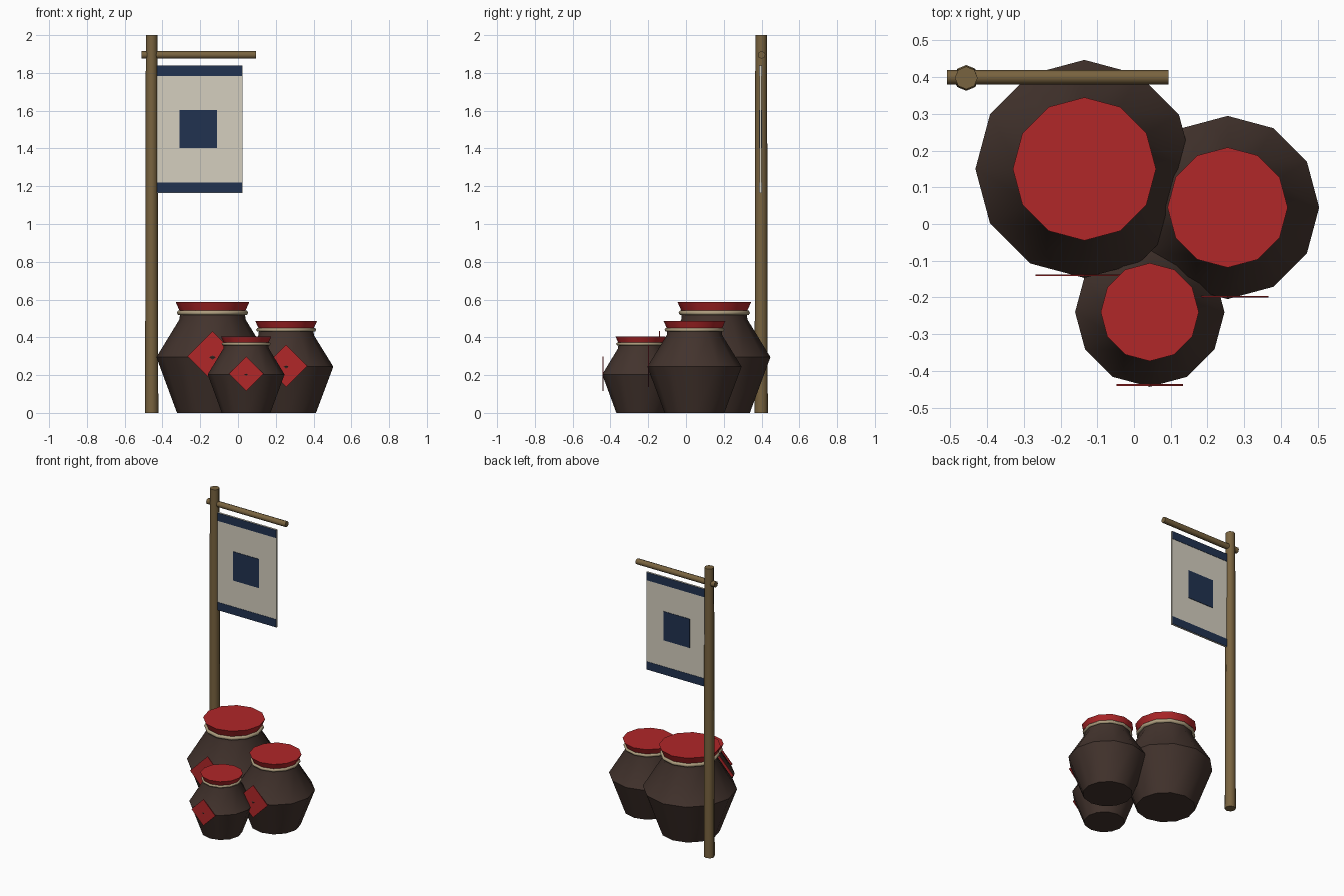
import bpy, bmesh, math
from mathutils import Matrix, Vector

if "Cube" in bpy.data.objects:
    bpy.data.objects.remove(bpy.data.objects["Cube"])


def material(name, rgb):
    m = bpy.data.materials.new(name)
    m.diffuse_color = (*rgb, 1)
    m.use_nodes = True
    m.node_tree.nodes["Principled BSDF"].inputs["Base Color"].default_value = m.diffuse_color
    return m


CLAY = material("dark_clay", (0.055, 0.033, 0.026))
RED = material("red_paper", (0.44, 0.02, 0.022))
ROPE = material("rope", (0.42, 0.34, 0.21))
WOOD = material("wood", (0.19, 0.125, 0.05))
CLOTH = material("cloth", (0.66, 0.62, 0.52))
NAVY = material("navy", (0.015, 0.032, 0.08))


def finish(name, bm, mat, angle=None):
    bmesh.ops.recalc_face_normals(bm, faces=bm.faces)
    me = bpy.data.meshes.new(name)
    bm.to_mesh(me)
    bm.free()
    me.materials.append(mat)
    ob = bpy.data.objects.new(name, me)
    bpy.context.collection.objects.link(ob)
    if angle:
        bpy.ops.object.select_all(action='DESELECT')
        ob.select_set(True)
        bpy.context.view_layer.objects.active = ob
        bpy.ops.object.shade_smooth_by_angle(angle=math.radians(angle))
    return ob


def ring(bm, r, z, c, n):
    return [bm.verts.new((c[0] + r * math.cos(2 * math.pi * i / n),
                          c[1] + r * math.sin(2 * math.pi * i / n), z)) for i in range(n)]


def lathe(name, profile, c, mat, n=12, angle=31, closed=False):
    """Spin (radius, z) points; cap the ends, or join them if closed."""
    bm = bmesh.new()
    rings = [ring(bm, r, z, c, n) for r, z in profile]
    pairs = list(zip(rings, rings[1:]))
    if closed:
        pairs.append((rings[-1], rings[0]))
    else:
        bm.faces.new(rings[0])
        bm.faces.new(rings[-1])
    for a, b in pairs:
        for i in range(n):
            j = (i + 1) % n
            bm.faces.new((a[i], a[j], b[j], b[i]))
    return finish(name, bm, mat, angle)


def box(name, center, size, mat, roll=0):
    bm = bmesh.new()
    bmesh.ops.create_cube(bm, size=1, matrix=Matrix.Translation(Vector(center))
                          @ Matrix.Rotation(roll, 4, 'Y') @ Matrix.Diagonal((*size, 1)))
    return finish(name, bm, mat)


# Jars: clay body, rope tie, flared paper lid, diamond label
BODY = [(0.188, 0), (0.297, 0.295), (0.175, 0.495), (0.170, 0.545)]
LID = [(0.172, 0.535), (0.195, 0.587)]
TIE = [(0.176 + 0.013 * math.cos(a * math.pi / 3), 0.53 + 0.013 * math.sin(a * math.pi / 3))
       for a in range(6)]


def jar(label, c, s, sz):
    def fit(profile):
        return [(r * s, z * sz) for r, z in profile]
    lathe(label + "_jar_body", fit(BODY), c, CLAY)
    lathe(label + "_jar_lid", fit(LID), c, RED)
    lathe(label + "_jar_rope", fit(TIE), c, ROPE, angle=65, closed=True)
    side = 0.133 * s * math.sqrt(2)
    box(label + "_jar_label", (c[0], c[1] - 0.2895 * s, 0.3 * sz),
        (side, 0.005, side), RED, math.pi / 4)


jar("large", (-0.135, 0.15), 1.0, 1.0)
jar("medium", (0.255, 0.045), 0.84, 0.83)
jar("small", (0.043, -0.24), 0.685, 0.69)

# Pole and crossbar
lathe("pole", [(0.035, 0), (0.031, 2)], (-0.457, 0.398), WOOD, n=8, angle=50)
bar = lathe("crossbar", [(0.02, -0.302), (0.02, 0.302)], (0, 0), WOOD, n=8, angle=50)
bar.rotation_euler = (0, math.pi / 2, 0)
bar.location = (-0.208, 0.4, 1.895)

# Banner with hem bands and centre square showing on both faces
FX, FY = -0.21, 0.395
box("banner_cloth", (FX, FY, 1.5025), (0.465, 0.011, 0.675), CLOTH)
for name, z in (("banner_top_band", 1.8115), ("banner_bottom_band", 1.1935)):
    box(name, (FX, FY, z), (0.463, 0.015, 0.055), NAVY)
box("banner_square", (FX, FY, 1.503), (0.2, 0.017, 0.2), NAVY)
